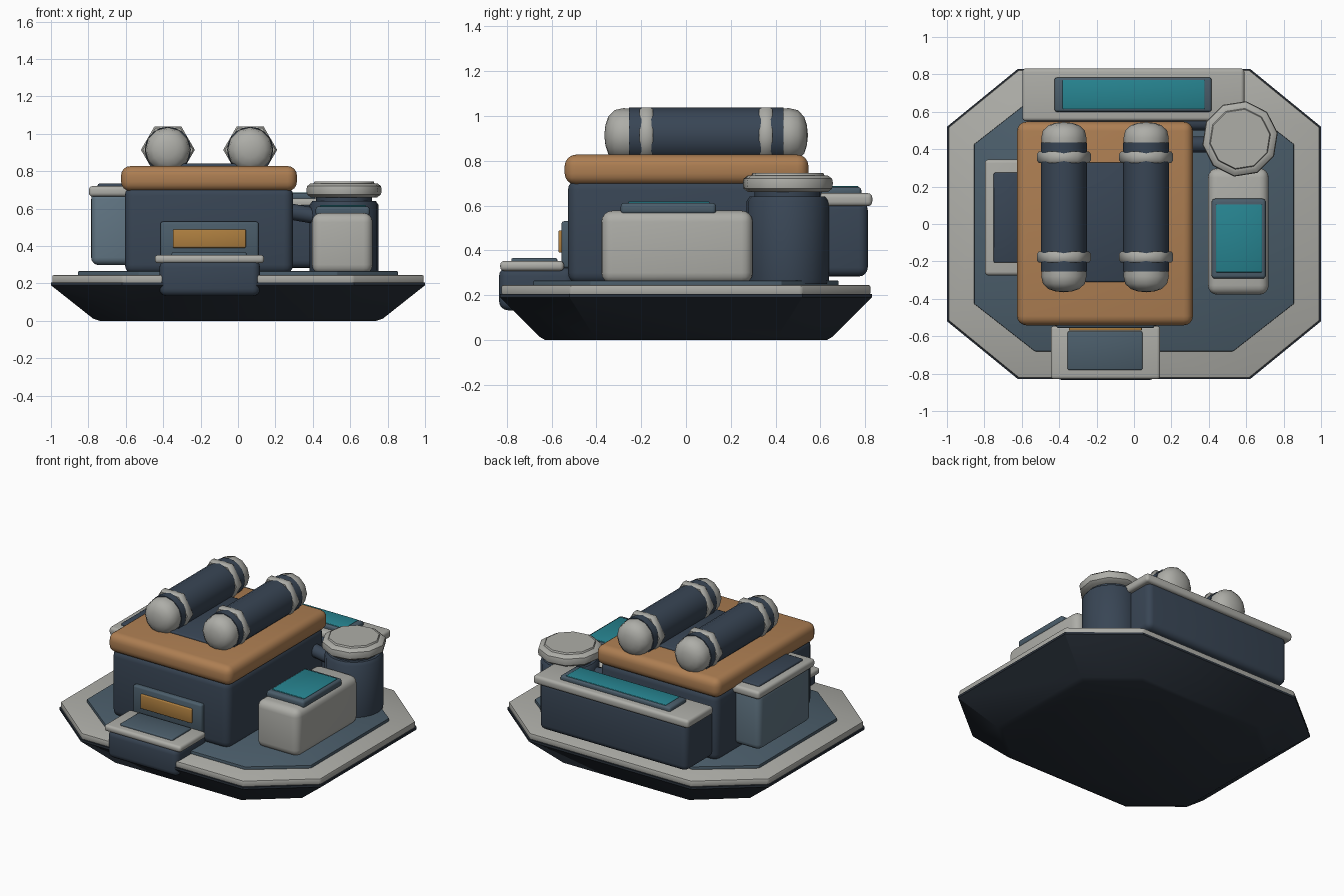
import bpy, bmesh, math
from mathutils import Matrix, Vector

if "Cube" in bpy.data.objects:
    bpy.data.objects.remove(bpy.data.objects["Cube"])


def material(name, rgb):
    m = bpy.data.materials.new(name)
    m.diffuse_color = (*rgb, 1)
    m.use_nodes = True
    m.node_tree.nodes["Principled BSDF"].inputs["Base Color"].default_value = m.diffuse_color
    return m


NAVY = material("navy", (0.04, 0.06, 0.09))
HULL = material("dark_navy", (0.022, 0.03, 0.042))
SLATE = material("slate", (0.07, 0.11, 0.145))
STEEL = material("steel_blue", (0.12, 0.18, 0.23))
LIGHT = material("light_grey", (0.42, 0.42, 0.39))
ORANGE = material("orange", (0.42, 0.21, 0.085))
AMBER = material("amber", (0.42, 0.21, 0.05))
TEAL = material("teal", (0.02, 0.23, 0.28))


def finish(name, bm, mat, angle=35):
    bmesh.ops.recalc_face_normals(bm, faces=bm.faces)
    me = bpy.data.meshes.new(name)
    bm.to_mesh(me)
    bm.free()
    me.materials.append(mat)
    ob = bpy.data.objects.new(name, me)
    bpy.context.collection.objects.link(ob)
    bpy.ops.object.select_all(action='DESELECT')
    ob.select_set(True)
    bpy.context.view_layer.objects.active = ob
    bpy.ops.object.shade_smooth_by_angle(angle=math.radians(angle))
    return ob


def box(name, x, y, z, mat, bevel=0.01):
    """Rounded box from its x, y and z ranges."""
    bm = bmesh.new()
    bmesh.ops.create_cube(bm, size=1)
    for v in bm.verts:
        v.co = [r[0] if c < 0 else r[1] for c, r in zip(v.co, (x, y, z))]
    bmesh.ops.bevel(bm, geom=bm.edges[:], offset=bevel, segments=4 if bevel > 0.015 else 2,
                    profile=0.5, affect='EDGES', clamp_overlap=True)
    return finish(name, bm, mat, 50)


def lathe(name, profile, centre, mat, sides, along_y=False, angle=35, turn=0.0):
    """Revolve (radius, height) points about z, or about y."""
    bm = bmesh.new()
    rings = []
    for r, h in profile:
        if r == 0:
            rings.append([bm.verts.new((0, 0, h))])
        else:
            rings.append([bm.verts.new((r * math.cos(turn + math.tau * i / sides),
                                        r * math.sin(turn + math.tau * i / sides), h))
                          for i in range(sides)])
    for a, b in zip(rings, rings[1:]):
        for i in range(sides):
            quad = [a[i % len(a)], a[(i + 1) % sides % len(a)],
                    b[(i + 1) % sides % len(b)], b[i % len(b)]]
            bm.faces.new(list(dict.fromkeys(quad)))
    m = Matrix.Translation(Vector(centre))
    if along_y:
        m = m @ Matrix.Rotation(-math.pi / 2, 4, 'X')
    bm.transform(m)
    return finish(name, bm, mat, angle)


def octagon(name, layers, mat, bevel=0.0):
    """Stack of octagons: (x scale, y scale, height)."""
    pts = [(0.62, 0.83), (1, 0.52), (1, -0.52), (0.62, -0.83),
           (-0.62, -0.83), (-1, -0.52), (-1, 0.52), (-0.62, 0.83)]
    bm = bmesh.new()
    rings = [[bm.verts.new((x * sx, y * sy, z)) for x, y in pts] for sx, sy, z in layers]
    for a, b in zip(rings, rings[1:]):
        for i in range(8):
            j = (i + 1) % 8
            bm.faces.new((a[i], a[j], b[j], b[i]))
    bm.faces.new(rings[0])
    bm.faces.new(rings[-1])
    if bevel:
        bmesh.ops.bevel(bm, geom=bm.edges[:], offset=bevel, segments=2, profile=0.5,
                        affect='EDGES')
    return finish(name, bm, mat, 30)


# Base platform
octagon("hull", [(0.74, 0.76, 0), (0.775, 0.785, 0.012), (1, 1, 0.19), (1, 1, 0.205)], HULL)
octagon("deck_rim", [(0.993, 0.993, 0.2), (0.993, 0.993, 0.245)], LIGHT, 0.01)
octagon("deck_panel", [(0.855, 0.82, 0.235), (0.855, 0.82, 0.265)], SLATE, 0.004)

# Main housing
box("main_body", (-0.605, 0.295), (-0.527, 0.53), (0.25, 0.72), NAVY, 0.05)
box("roof_slab", (-0.625, 0.315), (-0.542, 0.547), (0.693, 0.827), ORANGE, 0.05)
box("roof_panel", (-0.385, 0.075), (-0.31, 0.33), (0.81, 0.84), NAVY, 0.008)

# Roof tanks with domed ends and hexagonal collars
for side, x in (("left", -0.375), ("right", 0.065)):
    c = (x, 0.09, 0.914)
    lathe(side + "_tank", [(0, -0.345), (0.123, -0.345), (0.123, 0.345), (0, 0.345)],
          c, NAVY, 20, True)
    for end, s in (("front", -1), ("back", 1)):
        lathe(f"{side}_tank_{end}_cap",
              [(0, s * 0.33), (0.119, s * 0.335), (0.121, s * 0.37), (0.112, s * 0.41),
               (0.082, s * 0.438), (0.045, s * 0.45), (0, s * 0.455)],
              c, LIGHT, 12, True, 60)
        m = s * 0.267
        lathe(f"{side}_tank_{end}_collar",
              [(0.11, m - 0.03), (0.134, m - 0.03), (0.144, m - 0.018), (0.144, m + 0.018),
               (0.134, m + 0.03), (0.11, m + 0.03)], c, LIGHT, 6, True, 50)

# Front grille
box("grille_frame", (-0.415, 0.11), (-0.557, -0.5), (0.32, 0.53), SLATE, 0.012)
box("grille_light", (-0.348, 0.042), (-0.57, -0.54), (0.39, 0.488), AMBER, 0.005)

# Front step
box("step_body", (-0.42, 0.118), (-0.835, -0.5), (0.132, 0.325), NAVY, 0.04)
box("step_top", (-0.445, 0.14), (-0.83, -0.545), (0.308, 0.352), LIGHT, 0.018)
box("step_pad", (-0.355, 0.045), (-0.78, -0.575), (0.34, 0.365), SLATE, 0.006)

# Right console
box("right_console", (0.395, 0.72), (-0.378, 0.298), (0.25, 0.577), LIGHT, 0.05)
box("right_screen_frame", (0.415, 0.705), (-0.292, 0.135), (0.56, 0.612), SLATE, 0.018)
box("right_screen", (0.438, 0.685), (-0.258, 0.105), (0.6, 0.618), TEAL, 0.004)

# Canister with lid, joined to the housing by a pipe
cc = (0.567, 0.455, 0)
lathe("canister", [(0, 0.25), (0.18, 0.25), (0.184, 0.27), (0.184, 0.62), (0.17, 0.64),
                   (0.15, 0.64), (0.15, 0.68), (0, 0.68)], cc, NAVY, 20)
lathe("canister_lid", [(0, 0.66), (0.18, 0.66), (0.2, 0.675), (0.204, 0.7), (0.2, 0.72),
                       (0.18, 0.735), (0.165, 0.735), (0.16, 0.745), (0, 0.745)],
      cc, LIGHT, 10, False, 40, math.radians(9))
bm = bmesh.new()
bmesh.ops.create_cone(bm, cap_ends=True, segments=12, radius1=0.043, radius2=0.043, depth=0.2,
                      matrix=Matrix.Translation((0.36, 0.425, 0.57)) @ Matrix.Rotation(math.radians(100), 4, 'Y'))
finish("canister_pipe", bm, NAVY)

# Rear console
box("rear_console", (-0.57, 0.56), (0.5, 0.812), (0.283, 0.62), NAVY, 0.04)
box("rear_top", (-0.597, 0.59), (0.55, 0.832), (0.597, 0.655), LIGHT, 0.02)
box("rear_screen_frame", (-0.425, 0.415), (0.6, 0.783), (0.64, 0.682), SLATE, 0.012)
box("rear_screen", (-0.382, 0.378), (0.615, 0.77), (0.67, 0.687), TEAL, 0.004)

# Left side cabinet
box("left_cabinet", (-0.785, -0.55), (-0.25, 0.32), (0.298, 0.69), STEEL, 0.04)
box("left_cabinet_top", (-0.797, -0.56), (-0.275, 0.345), (0.664, 0.72), LIGHT, 0.02)
box("left_cabinet_pad", (-0.75, -0.57), (-0.207, 0.275), (0.705, 0.733), NAVY, 0.008)
